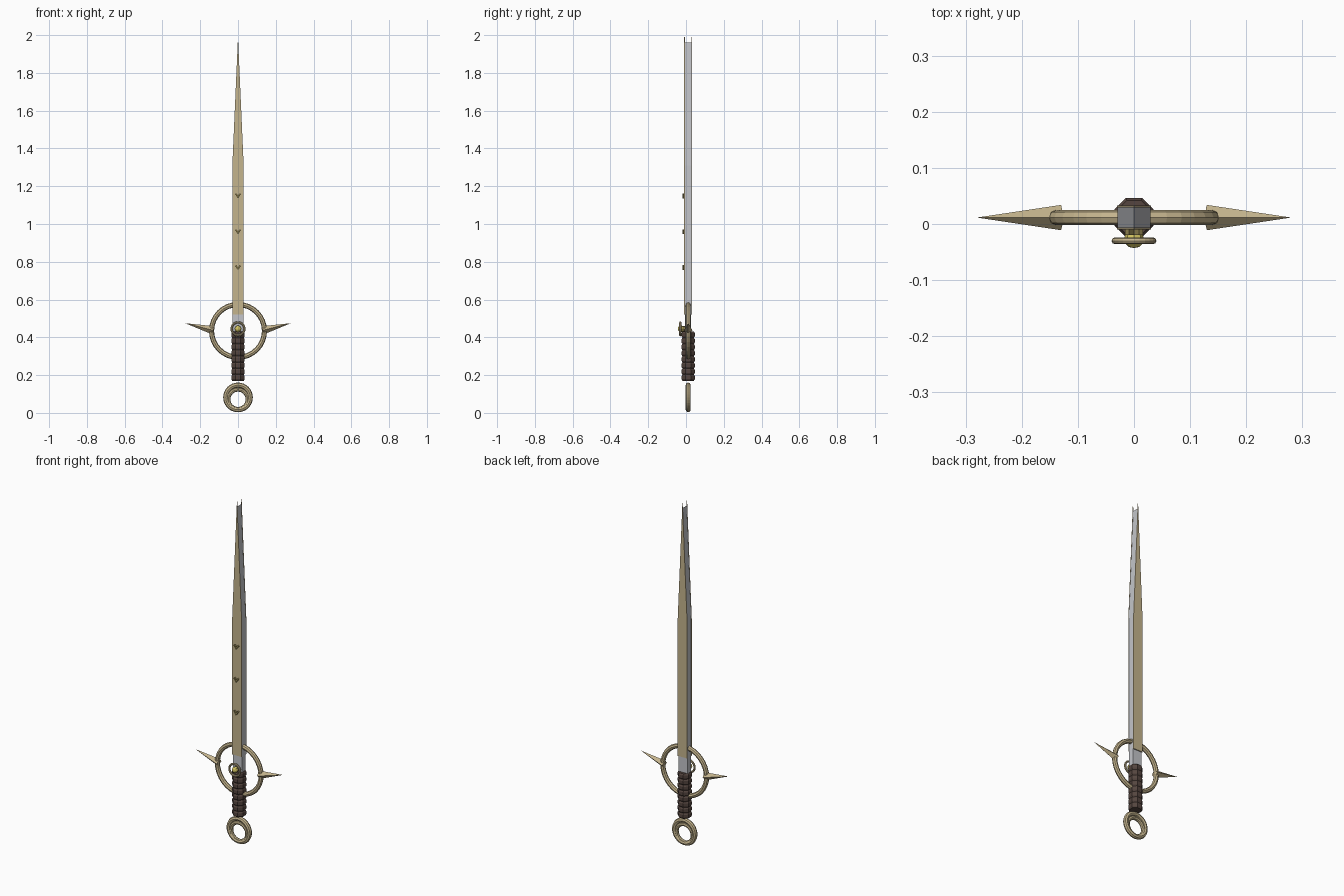
import bpy, bmesh, math
from mathutils import Vector

if "Cube" in bpy.data.objects:
    bpy.data.objects.remove(bpy.data.objects["Cube"])

CY = 0.0115  # depth of the sword's centre plane


def mat(name, r, g, b):
    m = bpy.data.materials.new(name)
    m.diffuse_color = (r, g, b, 1)
    m.use_nodes = True
    m.node_tree.nodes["Principled BSDF"].inputs["Base Color"].default_value = m.diffuse_color
    return m


GOLD = mat("pale_gold", 0.56, 0.46, 0.27)
STEEL = mat("steel", 0.55, 0.56, 0.59)
LEATHER = mat("leather", 0.09, 0.06, 0.05)
BRASS = mat("dark_brass", 0.27, 0.22, 0.08)
GEM = mat("yellow_gem", 0.65, 0.55, 0.12)


def finish(name, material):
    o = bpy.context.object
    o.name = name
    o.data.materials.append(material)
    return o


def torus(name, z, y, major, minor, segs, sides, material):
    bpy.ops.mesh.primitive_torus_add(
        location=(0, y, z), rotation=(math.pi / 2, 0, 0), major_radius=major,
        minor_radius=minor, major_segments=segs, minor_segments=sides)
    return finish(name, material)


def slab(name, outline, y0, y1, material):
    """Extrude an (x, z) outline from y0 to y1."""
    bm = bmesh.new()
    face = bm.faces.new([bm.verts.new((x, y0, z)) for x, z in outline])
    ext = bmesh.ops.extrude_face_region(bm, geom=[face])
    moved = [v for v in ext["geom"] if isinstance(v, bmesh.types.BMVert)]
    bmesh.ops.translate(bm, verts=moved, vec=(0, y1 - y0, 0))
    bmesh.ops.recalc_face_normals(bm, faces=bm.faces)
    me = bpy.data.meshes.new(name)
    bm.to_mesh(me)
    bm.free()
    o = bpy.data.objects.new(name, me)
    bpy.context.collection.objects.link(o)
    me.materials.append(material)
    return o


def lathe(name, profile, sides, y, material):
    """Spin an (r, z) profile around a vertical axis, flats facing the axes."""
    bm = bmesh.new()
    rings = []
    for r, z in profile:
        rings.append([bm.verts.new((r * math.cos(a), y + r * math.sin(a), z))
                      for a in [(i + 0.5) * math.tau / sides for i in range(sides)]])
    for low, high in zip(rings, rings[1:]):
        for i in range(sides):
            j = (i + 1) % sides
            bm.faces.new((low[i], low[j], high[j], high[i]))
    bm.faces.new(rings[0][::-1])
    bm.faces.new(rings[-1])
    me = bpy.data.meshes.new(name)
    bm.to_mesh(me)
    bm.free()
    o = bpy.data.objects.new(name, me)
    bpy.context.collection.objects.link(o)
    me.materials.append(material)
    return o


def blade_outline(half, bottom, shoulder, tip):
    return [(-half, bottom), (half, bottom), (half, shoulder), (0, tip), (-half, shoulder)]


# Blade: steel core between two gold face plates
slab("blade_core", blade_outline(0.029, 0.52, 1.31, 1.96), CY - 0.018, CY + 0.018, STEEL)
slab("blade_neck", [(-0.029, 0.42), (0.029, 0.42), (0.029, 0.52), (-0.029, 0.52)],
     CY - 0.016, CY + 0.016, STEEL)
for name, side in (("blade_front_plate", -1), ("blade_back_plate", 1)):
    slab(name, blade_outline(0.03, 0.52, 1.31, 1.99), CY + side * 0.018, CY + side * 0.0215, GOLD)

# Small chevrons on the front of the blade
for z in (0.77, 0.96, 1.15):
    slab("chevron", [(0, z - 0.014), (0.016, z + 0.008), (0.009, z + 0.012),
                     (0, z + 0.001), (-0.009, z + 0.012), (-0.016, z + 0.008)],
         CY - 0.031, CY - 0.02, BRASS)

# Ribbed octagonal grip
ribs, z0, z1 = 8, 0.17, 0.43
step = (z1 - z0) / ribs
profile = []
for i in range(ribs):
    b = z0 + i * step
    profile += [(0.033, b), (0.038, b + step * 0.25), (0.038, b + step * 0.75)]
profile.append((0.033, z1))
lathe("grip", profile, 8, CY, LEATHER)

# Guard ring
torus("guard_ring", 0.434, CY, 0.14, 0.0135, 32, 8, GOLD)

# Four-sided spikes on either side of the guard
for side in (-1, 1):
    base, tip = Vector((side * 0.13, CY, 0.437)), Vector((side * 0.28, CY, 0.475))
    d = tip - base
    bpy.ops.mesh.primitive_cone_add(
        vertices=4, radius1=0.0225, depth=d.length, location=(base + tip) / 2,
        rotation=(0, math.atan2(d.x, d.z), 0))
    finish("guard_spike", GOLD)

# Pommel: large ring with a smaller one set low inside it
torus("pommel_ring", 0.082, CY, 0.065, 0.0135, 32, 8, GOLD)
torus("pommel_inner_ring", 0.072, CY, 0.051, 0.0105, 32, 8, GOLD)

# Front ornament: ring, stem and gem
torus("ornament_ring", 0.445, -0.03, 0.034, 0.006, 24, 8, GOLD)
bpy.ops.mesh.primitive_cylinder_add(vertices=8, radius=0.015, depth=0.03,
                                    location=(0, -0.015, 0.445), rotation=(math.pi / 2, 0, 0))
finish("ornament_stem", BRASS)
bpy.ops.mesh.primitive_uv_sphere_add(segments=8, ring_count=6, radius=0.018,
                                     location=(0, -0.0275, 0.445), rotation=(math.pi / 2, 0, 0))
o = finish("ornament_gem", GEM)
o.scale = (1, 1, 0.86)
